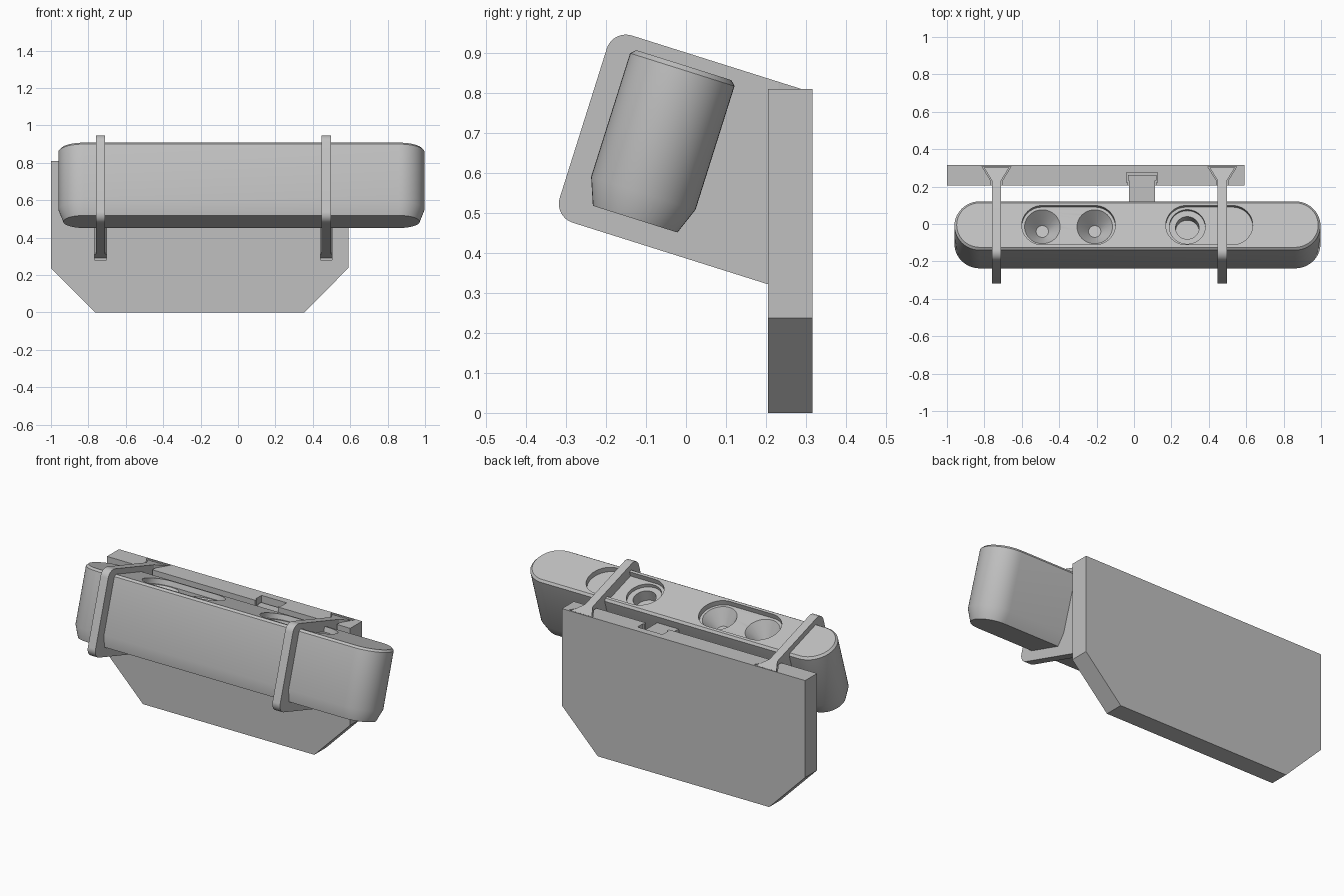
import bpy
import bmesh
from math import sin, cos, pi, radians
from mathutils import Matrix

if "Cube" in bpy.data.objects:
    bpy.data.objects.remove(bpy.data.objects["Cube"], do_unlink=True)

TILT = radians(17.5)
S, C = sin(TILT), cos(TILT)
TILTED = Matrix.Rotation(-TILT, 4, 'X')
UPRIGHT = Matrix.Identity(4)

grey = bpy.data.materials.new("light_grey")
grey.use_nodes = True
grey.diffuse_color = (0.53, 0.53, 0.53, 1)
grey.node_tree.nodes["Principled BSDF"].inputs["Base Color"].default_value = (0.53, 0.53, 0.53, 1)


def loft(name, rings, matrix=UPRIGHT):
    """Skin a stack of matching closed outlines and cap both ends."""
    bm = bmesh.new()
    loops = [[bm.verts.new(matrix @ Matrix.Translation(p).translation) for p in r] for r in rings]
    n = len(loops[0])
    for a, b in zip(loops, loops[1:]):
        for i in range(n):
            j = (i + 1) % n
            bm.faces.new((a[i], a[j], b[j], b[i]))
    bm.faces.new(loops[0])
    bm.faces.new(loops[-1])
    bmesh.ops.recalc_face_normals(bm, faces=bm.faces)
    mesh = bpy.data.meshes.new(name)
    bm.to_mesh(mesh)
    bm.free()
    obj = bpy.data.objects.new(name, mesh)
    bpy.context.collection.objects.link(obj)
    mesh.materials.append(grey)
    return obj


def select(obj):
    bpy.ops.object.select_all(action='DESELECT')
    obj.select_set(True)
    bpy.context.view_layer.objects.active = obj


def cut(obj, cutter):
    cutter.hide_render = True
    mod = obj.modifiers.new("cut", 'BOOLEAN')
    mod.operation = 'DIFFERENCE'
    mod.solver = 'EXACT'
    mod.object = cutter
    select(obj)
    bpy.ops.object.modifier_apply(modifier=mod.name)
    bpy.data.objects.remove(cutter, do_unlink=True)


def smooth(obj):
    select(obj)
    bpy.ops.object.shade_smooth_by_angle(angle=radians(25))


def stadium(x0, x1, r, w, steps=24):
    """Round-ended outline between two centres, at height w."""
    pts = []
    for cx, start in ((x1, -pi / 2), (x0, pi / 2)):
        for i in range(steps + 1):
            a = start + pi * i / steps
            pts.append((cx + r * cos(a), MID + r * sin(a), w))
    return pts


def circle(x, r, w, steps=48):
    return [(x + r * cos(2 * pi * i / steps), MID + r * sin(2 * pi * i / steps), w)
            for i in range(steps)]


# Tilted round-ended body with a bevelled underside
MID, TOP, BOTTOM, RADIUS = -0.267, 0.828, 0.424, 0.137
FLOOR = TOP - 0.03
levels = ((BOTTOM, 0.026), (0.492, 0), (0.816, 0), (TOP, 0.012))
body = loft("body", [stadium(-0.823, 0.86, RADIUS - inset, w) for w, inset in levels], TILTED)

# Two shallow pockets in the top of the body
for x0, x1 in ((-0.49, -0.21), (0.28, 0.525)):
    cut(body, loft("pocket", [stadium(x0, x1, 0.11, w) for w in (FLOOR, TOP + 0.05)], TILTED))

# Two conical cups in one pocket, a stepped bore in the other
for x in (-0.49, -0.21):
    cut(body, loft("cup", [circle(x, 0.033, FLOOR - 0.085), circle(x, 0.095, FLOOR),
                           circle(x, 0.095, FLOOR + 0.01)], TILTED))
for r, depth in ((0.096, 0.02), (0.063, 0.085)):
    cut(body, loft("bore", [circle(0.285, r, w) for w in (FLOOR - depth, FLOOR + 0.01)], TILTED))
smooth(body)

# Upright back plate with clipped lower corners
FRONT, BACK = 0.205, 0.316
outline = [(-0.765, 0), (0.355, 0), (0.59, 0.237), (0.59, 0.81), (-1, 0.81), (-1, 0.237)]
plate = loft("back_plate", [[(x, y, z) for x, z in outline] for y in (FRONT, BACK)])


def mirrored(x, half):
    """Symmetric plan outline from (half width, y) pairs."""
    return [(x + h, y) for h, y in half] + [(x - h, y) for h, y in reversed(half)]


def strap_profile():
    """Side outline of a strap with two rounded front corners."""
    u0, lo, hi, r, end = -0.463, 0.3685, 0.8595, 0.05, 0.24
    pts = [((end - lo * S) / C, lo)]
    for w, start in ((lo + r, -pi / 2), (hi - r, -pi)):
        for i in range(13):
            a = start - pi / 2 * i / 12
            pts.append((u0 + r + r * cos(a), w + r * sin(a)))
    pts.append(((end - hi * S) / C, hi))
    return pts


# Two straps around the body, each ending in a dovetail held by the plate
for side, x in (("right", -0.735), ("left", 0.472)):
    slot = mirrored(x, [(0.031, 0.19), (0.031, 0.232), (0.078, 0.308)])
    cut(plate, loft("slot", [[(a, b, z) for a, b in slot] for z in (0.28, 0.9)]))
    strap = loft(side + "_strap", [[(x + dx, u, w) for u, w in strap_profile()]
                                   for dx in (-0.025, 0.025)], TILTED)
    smooth(strap)
    tail = mirrored(x, [(0.025, 0.232), (0.067, 0.301)])
    loft(side + "_dovetail", [[(a, b, (w - b * S) / C) for a, b in tail]
                              for w in (0.3685, 0.8595)])

# Middle hook from the body into a T-shaped slot
HOOK = 0.043
hook = mirrored(HOOK, [(0.07, 0.05), (0.07, 0.232), (0.076, 0.232), (0.076, 0.262)])
slot = mirrored(HOOK, [(0.074, 0.19), (0.074, 0.222), (0.082, 0.222), (0.082, 0.275)])
cut(plate, loft("hook_slot", [[(a, b, z) for a, b in slot] for z in (0.5, 0.9)]))
loft("middle_hook", [[(a, b, z) for a, b in hook] for z in (0.52, 0.775)])
